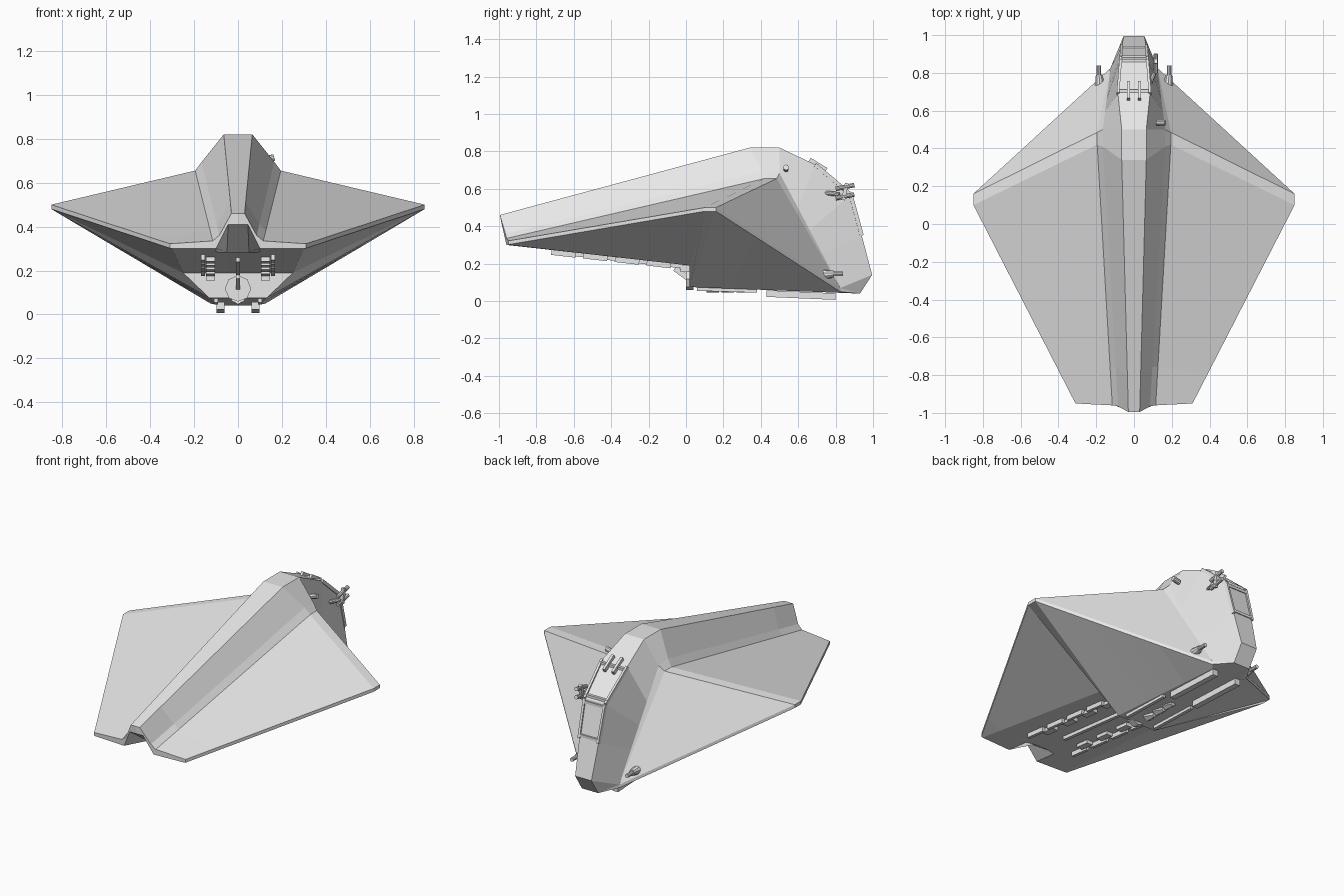
import bpy, bmesh
from mathutils import Vector

cube = bpy.data.objects.get("Cube")
if cube:
    bpy.data.objects.remove(cube, do_unlink=True)

GREY = (0.8, 0.8, 0.8, 1)
mat = bpy.data.materials.new("hull_grey")
mat.use_nodes = True
mat.diffuse_color = GREY
mat.node_tree.nodes["Principled BSDF"].inputs["Base Color"].default_value = GREY


def finish(name, bm, mirror=False):
    bmesh.ops.remove_doubles(bm, verts=bm.verts, dist=0.0005)
    bmesh.ops.recalc_face_normals(bm, faces=bm.faces)
    mesh = bpy.data.meshes.new(name)
    bm.to_mesh(mesh)
    bm.free()
    mesh.materials.append(mat)
    obj = bpy.data.objects.new(name, mesh)
    bpy.context.collection.objects.link(obj)
    if mirror:
        mod = obj.modifiers.new("mirror", "MIRROR")
        mod.use_clip = True
    return obj


def line(a, b, steps):
    return [Vector(a).lerp(Vector(b), t) for t in steps]


def shifted(points, dz):
    return [Vector(p) + Vector((0, 0, dz)) for p in points]


def centred(points):
    return [Vector((0, p[1], p[2])) for p in points]


# Hull: lengthwise lines from the top centre round to the bottom centre
AFT, FORE = (0, 0.15, 1), (0, 0.3, 0.5, 0.7, 1)
root = (0.125, 0.825, 0.07)
nose = [Vector((0.055, 0.93, 0.04))]

ridge = [(0.03, -0.995, 0.46), (0.035, -0.8, 0.513), (0.065, 0.34, 0.82),
         (0.065, 0.5, 0.82), (0.085, 0.69, 0.73), (0.07, 0.88, 0.57),
         (0.065, 0.94, 0.35), (0.055, 0.995, 0.14)] + nose
fillet = (line((0.085, -0.965, 0.36), (0.165, 0.41, 0.695), AFT)
          + line((0.165, 0.5, 0.685), root, FORE) + nose)
joint = (line((0.115, -0.96, 0.335), (0.195, 0.42, 0.655), AFT)
         + line((0.195, 0.485, 0.655), root, FORE) + nose)
wing_edge = (line((0.31, -0.95, 0.322), (0.85, 0.1, 0.5), AFT)
             + line((0.85, 0.16, 0.5), root, FORE))
wing_under = shifted(wing_edge, -0.02) + nose
wing_edge += nose
chine = (line((0.3, -0.95, 0.3), (0.25, 0.02, 0.19), AFT)
         + line((0.13, 0.02, 0.075), (0.1, 0.8, 0.045), FORE) + nose)
tunnel_foot = (line((0.1, -0.96, 0.3), (0.1, 0.02, 0.19), AFT)
               + line((0.1, 0.02, 0.075), (0.08, 0.8, 0.045), FORE) + nose)
tunnel_roof = ([(0.045, -0.985, 0.41), (0.05, -0.8, 0.283), (0.05, 0.02, 0.19)]
               + line((0.05, 0.02, 0.075), (0.05, 0.8, 0.045), FORE) + nose)
lines = [centred(ridge), ridge, fillet, joint, wing_edge, wing_under,
         chine, tunnel_foot, tunnel_roof, centred(tunnel_roof)]


def add_face(bm, points):
    distinct = []
    for p in map(Vector, points):
        if all((p - q).length > 0.0005 for q in distinct):
            distinct.append(p)
    if len(distinct) > 2:
        bm.faces.new([bm.verts.new(p) for p in distinct])


bm = bmesh.new()
for a, b in zip(lines, lines[1:]):
    for i in range(len(a) - 1):
        add_face(bm, (a[i], a[i + 1], b[i + 1], b[i]))
add_face(bm, [row[0] for row in lines])  # tail end
finish("hull", bm, mirror=True)


def frame(a, b):
    a, b = Vector(a), Vector(b)
    return (a + b) / 2, (b - a).length, (b - a).to_track_quat("Y", "Z")


# Square bar between two points
def beam(name, a, b, width, height, mirror=False):
    mid, length, turn = frame(a, b)
    bm = bmesh.new()
    bmesh.ops.create_cube(bm, size=1)
    for v in bm.verts:
        v.co = mid + turn @ Vector((v.co.x * width, v.co.y * length, v.co.z * height))
    finish(name, bm, mirror)


# Round bar between two points
def tube(name, a, b, r1, r2=None, mirror=False, sides=10):
    a, b = Vector(a), Vector(b)
    bm = bmesh.new()
    bmesh.ops.create_cone(bm, cap_ends=True, segments=sides, radius1=r1,
                          radius2=r1 if r2 is None else r2, depth=(b - a).length)
    turn = (b - a).to_track_quat("Z", "Y")
    for v in bm.verts:
        v.co = (a + b) / 2 + turn @ v.co
    finish(name, bm, mirror)


# Canopy frames on the nose
upper, lower, chin = Vector(ridge[4]), Vector(ridge[5]), Vector(ridge[6])
for label, top, bottom in (("upper", upper, lower), ("front", lower, chin)):
    beam(label + "_canopy_rail", top, bottom, 0.014, 0.02, mirror=True)
    for t in (0.08, 0.92):
        p = top.lerp(bottom, t)
        beam(label + "_canopy_crossbar", p, (-p.x, p.y, p.z), 0.016, 0.016)
beam("canopy_prong", (0.03, 0.66, 0.755), (0.03, 0.75, 0.7), 0.016, 0.025, mirror=True)

# Wing root cannons
tube("cannon_mount", (0.18, 0.72, 0.14), (0.185, 0.79, 0.145), 0.03, 0.018, mirror=True)
tube("cannon_barrel", (0.187, 0.74, 0.145), (0.187, 0.84, 0.145), 0.012, mirror=True)

# Twin gun and sensor knob on the left cheek
tube("cheek_gun_arm", (0.08, 0.73, 0.58), (0.115, 0.82, 0.57), 0.012)
for dz in (0, 0.05):
    tube("cheek_gun_barrel", (0.115, 0.8, 0.55 + dz), (0.115, 0.9, 0.57 + dz), 0.012)
beam("cheek_gun_link", (0.115, 0.84, 0.54), (0.115, 0.86, 0.63), 0.02, 0.02)
tube("sensor_knob", (0.12, 0.535, 0.705), (0.165, 0.535, 0.715), 0.015)

# Stepped rails below the tail
for i in range(4):
    y = -0.72 + i * 0.17
    z = 0.262 - i * 0.019
    beam("tail_rail", (0.16, y, z), (0.16, y + 0.13, z - 0.015), 0.018, 0.03, mirror=True)
    beam("tail_rail_link", (0.125, y + 0.1, z - 0.01), (0.125, y + 0.19, z - 0.02),
         0.04, 0.02, mirror=True)
beam("tail_spine_rail", (0, -0.6, 0.255), (0, -0.02, 0.19), 0.02, 0.03)
beam("step_fin", (0, -0.06, 0.175), (0, 0.03, 0.11), 0.02, 0.03)
beam("step_block", (0.125, -0.03, 0.172), (0.125, 0.03, 0.172), 0.04, 0.035, mirror=True)

# Hatch on the step face
tube("step_hatch", (0, 0.0, 0.118), (0, 0.04, 0.118), 0.06, sides=8)

# Keel rails and vents
beam("keel_rail", (0.08, 0.43, 0.04), (0.08, 0.8, 0.024), 0.035, 0.035, mirror=True)
beam("keel_strip", (0.1, 0.06, 0.065), (0.1, 0.38, 0.055), 0.02, 0.02, mirror=True)
for i in range(3):
    y = 0.12 + i * 0.08
    tube("keel_vent", (0, y, 0.08), (0, y + 0.06, 0.06), 0.035, 0.015, sides=6)
